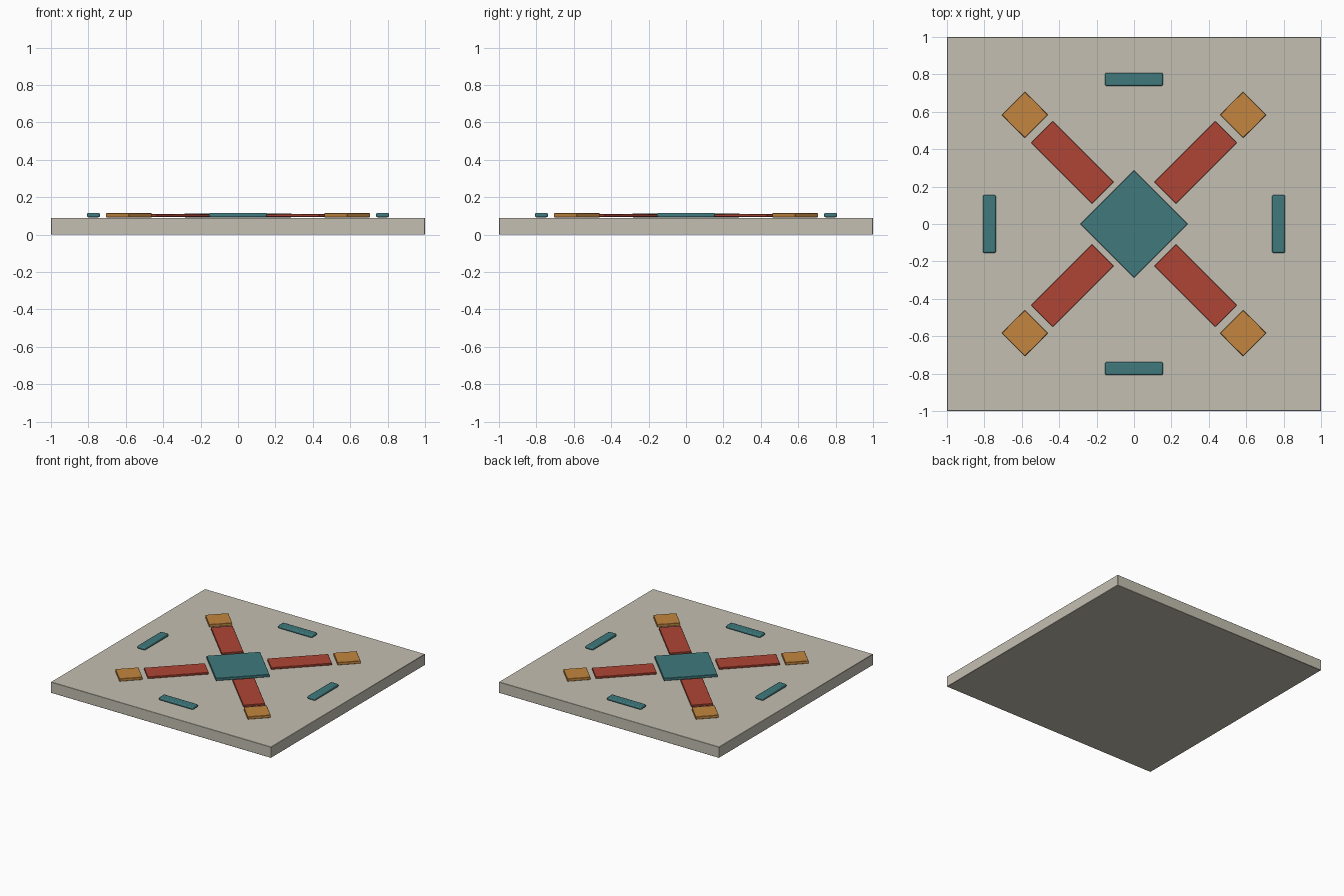
import bpy
from math import radians, cos, sin

if "Cube" in bpy.data.objects:
    bpy.data.objects.remove(bpy.data.objects["Cube"])


def material(name, rgb):
    m = bpy.data.materials.new(name)
    m.diffuse_color = (*rgb, 1)
    m.use_nodes = True
    m.node_tree.nodes["Principled BSDF"].inputs["Base Color"].default_value = m.diffuse_color
    return m


STONE = material("stone", (0.55, 0.52, 0.44))
TEAL = material("teal", (0.05, 0.19, 0.20))
RED = material("red", (0.42, 0.06, 0.035))
OCHRE = material("ochre", (0.55, 0.24, 0.05))


def slab(name, x, y, z0, z1, width, depth, angle, mat, bevel, segments=1):
    bpy.ops.mesh.primitive_cube_add(size=1, location=(x, y, (z0 + z1) / 2),
                                    rotation=(0, 0, radians(angle)))
    ob = bpy.context.object
    ob.name = name
    ob.scale = (width, depth, z1 - z0)
    bpy.ops.object.transform_apply(location=False, rotation=False, scale=True)
    ob.data.materials.append(mat)
    mod = ob.modifiers.new("edge_bevel", "BEVEL")
    mod.width = bevel
    mod.segments = segments
    bpy.ops.object.shade_smooth_by_angle(angle=radians(30))
    return ob


# Square tile body
slab("tile_base", 0, 0, 0, 0.09, 2, 2, 0, STONE, 0.002)

# Central diamond inlay
slab("center_diamond", 0, 0, 0.093, 0.114, 0.405, 0.405, 45, TEAL, 0.002)

# Diagonal arms, each ending in a small diamond
for i in range(4):
    a = 45 + 90 * i
    c, s = cos(radians(a)), sin(radians(a))
    slab(f"arm_{i + 1}", 0.466 * c, 0.466 * s, 0.095, 0.111,
         0.46, 0.165, a, RED, 0.002)
    slab(f"tip_diamond_{i + 1}", 0.825 * c, 0.825 * s, 0.093, 0.115,
         0.174, 0.174, a, OCHRE, 0.002)

# Rounded bars along each side of the tile
for i in range(4):
    a = 90 * i
    c, s = cos(radians(a)), sin(radians(a))
    slab(f"border_bar_{i + 1}", 0.773 * c, 0.773 * s, 0.093, 0.117,
         0.07, 0.31, a, TEAL, 0.008, 2)
